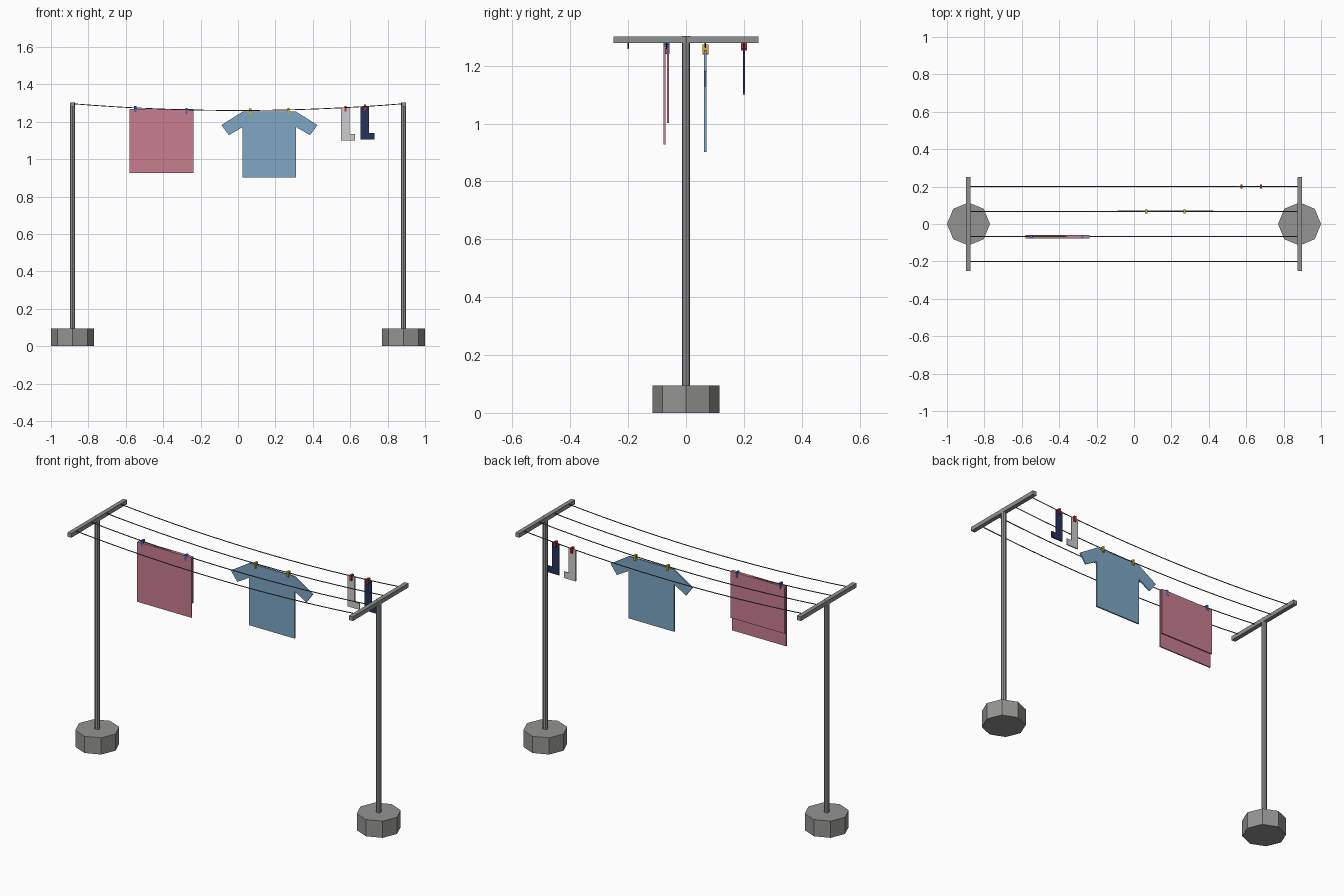
import bpy, math
from mathutils import Vector

if "Cube" in bpy.data.objects:
    bpy.data.objects.remove(bpy.data.objects["Cube"])


def material(name, r, g, b):
    lin = lambda c: ((c / 255 + 0.055) / 1.055) ** 2.4 if c > 10 else c / 255 / 12.92
    m = bpy.data.materials.new(name)
    m.diffuse_color = (lin(r), lin(g), lin(b), 1)
    m.use_nodes = True
    m.node_tree.nodes["Principled BSDF"].inputs["Base Color"].default_value = m.diffuse_color
    return m


METAL = material("grey metal", 143, 145, 146)
CONCRETE = material("grey concrete", 148, 148, 146)
WIRE = material("dark line", 90, 90, 90)
PINK = material("pink cloth", 200, 125, 144)
BLUE = material("light blue cloth", 126, 167, 197)
PALE = material("pale grey cloth", 205, 205, 205)
NAVY = material("navy cloth", 38, 50, 92)
PEG_BLUE = material("blue peg", 60, 110, 190)
PEG_YELLOW = material("yellow peg", 220, 175, 40)
PEG_RED = material("red peg", 200, 45, 45)

POST_X = 0.885


def line_z(x):
    """Height of the sagging lines."""
    return 1.26 + 0.036 * (x / POST_X) ** 2


def box(name, centre, size, mat):
    bpy.ops.mesh.primitive_cube_add(size=1, location=centre)
    ob = bpy.context.object
    ob.name = name
    ob.scale = size
    bpy.ops.object.transform_apply(location=False, rotation=False, scale=True)
    ob.data.materials.append(mat)


def prism(name, radius, x, z0, z1, mat):
    bpy.ops.mesh.primitive_cylinder_add(vertices=8, radius=radius, depth=z1 - z0,
                                        location=(x, 0, (z0 + z1) / 2))
    ob = bpy.context.object
    ob.name = name
    ob.data.materials.append(mat)


def extrude(name, points, offset, mat):
    """Solid made by sweeping a closed 3D outline along an offset."""
    n = len(points)
    a = [Vector(p) for p in points]
    verts = a + [p + Vector(offset) for p in a]
    faces = [list(range(n)), list(range(2 * n - 1, n - 1, -1))]
    faces += [[(i + 1) % n, i, n + i, n + (i + 1) % n] for i in range(n)]
    area = sum((a[i].cross(a[(i + 1) % n]) for i in range(n)), Vector())
    if area.dot(Vector(offset)) > 0:
        faces = [f[::-1] for f in faces]
    me = bpy.data.meshes.new(name)
    me.from_pydata(verts, [], faces)
    me.materials.append(mat)
    bpy.context.collection.objects.link(bpy.data.objects.new(name, me))


def pegs(name, xs, y, mat):
    for i, x in enumerate(xs):
        box(f"{name}_{i + 1}", (x, y, line_z(x) - 0.006), (0.012, 0.021, 0.032), mat)


# Posts with weighted feet and crossbars
for side, s in (("left", -1), ("right", 1)):
    prism(side + "_foot", 0.115, s * POST_X, 0, 0.095, CONCRETE)
    prism(side + "_post", 0.014, s * POST_X, 0.09, 1.303, METAL)
    box(side + "_crossbar", (s * POST_X, 0, 1.29), (0.024, 0.5, 0.024), METAL)

# Four sagging lines
LINE_Y = [-0.2, -0.067, 0.067, 0.2]
for i, y in enumerate(LINE_Y):
    cu = bpy.data.curves.new("washing_line", "CURVE")
    cu.dimensions = "3D"
    cu.bevel_depth = 0.0025
    cu.bevel_resolution = 1
    sp = cu.splines.new("POLY")
    N = 16
    sp.points.add(N)
    for k, p in enumerate(sp.points):
        x = POST_X * (2 * k / N - 1)
        p.co = (x, y, line_z(x), 1)
    cu.materials.append(WIRE)
    ob = bpy.data.objects.new(f"washing_line_{i + 1}", cu)
    bpy.context.collection.objects.link(ob)
    bpy.ops.object.select_all(action="DESELECT")
    ob.select_set(True)
    bpy.context.view_layer.objects.active = ob
    bpy.ops.object.convert(target="MESH")

# Towel folded over the second line, long side in front
towel = [(-0.078, 0.927), (-0.071, 0.927), (-0.071, 1.262), (-0.0655, 1.262),
         (-0.0655, 1.003), (-0.0585, 1.003), (-0.0585, 1.268), (-0.078, 1.268)]
extrude("towel", [(-0.579, y, z) for y, z in towel], (0.34, 0, 0), PINK)
pegs("towel_peg", (-0.549, -0.276), -0.068, PEG_BLUE)

# T-shirt: half outline mirrored about its centre
half = [(0.141, 1.255), (0.257, 1.182), (0.217, 1.128), (0.143, 1.171), (0.143, 0.902)]
outline = half + [(-x, z) for x, z in reversed(half)]
extrude("shirt", [(0.168 + x, 0.063, z) for x, z in outline], (0, 0.008, 0), BLUE)
pegs("shirt_peg", (0.066, 0.27), 0.067, PEG_YELLOW)

# Pair of socks on the back line
for name, x, mat in (("pale_sock", 0.575, PALE), ("navy_sock", 0.68, NAVY)):
    top = line_z(x) + 0.001
    sock = [(-0.024, 0), (0.02, 0), (0.02, -0.142), (0.05, -0.142),
            (0.05, -0.178), (-0.024, -0.178)]
    extrude(name, [(x + dx, 0.197, top + dz) for dx, dz in sock], (0, 0.007, 0), mat)
pegs("sock_peg", (0.575, 0.679), 0.2, PEG_RED)
